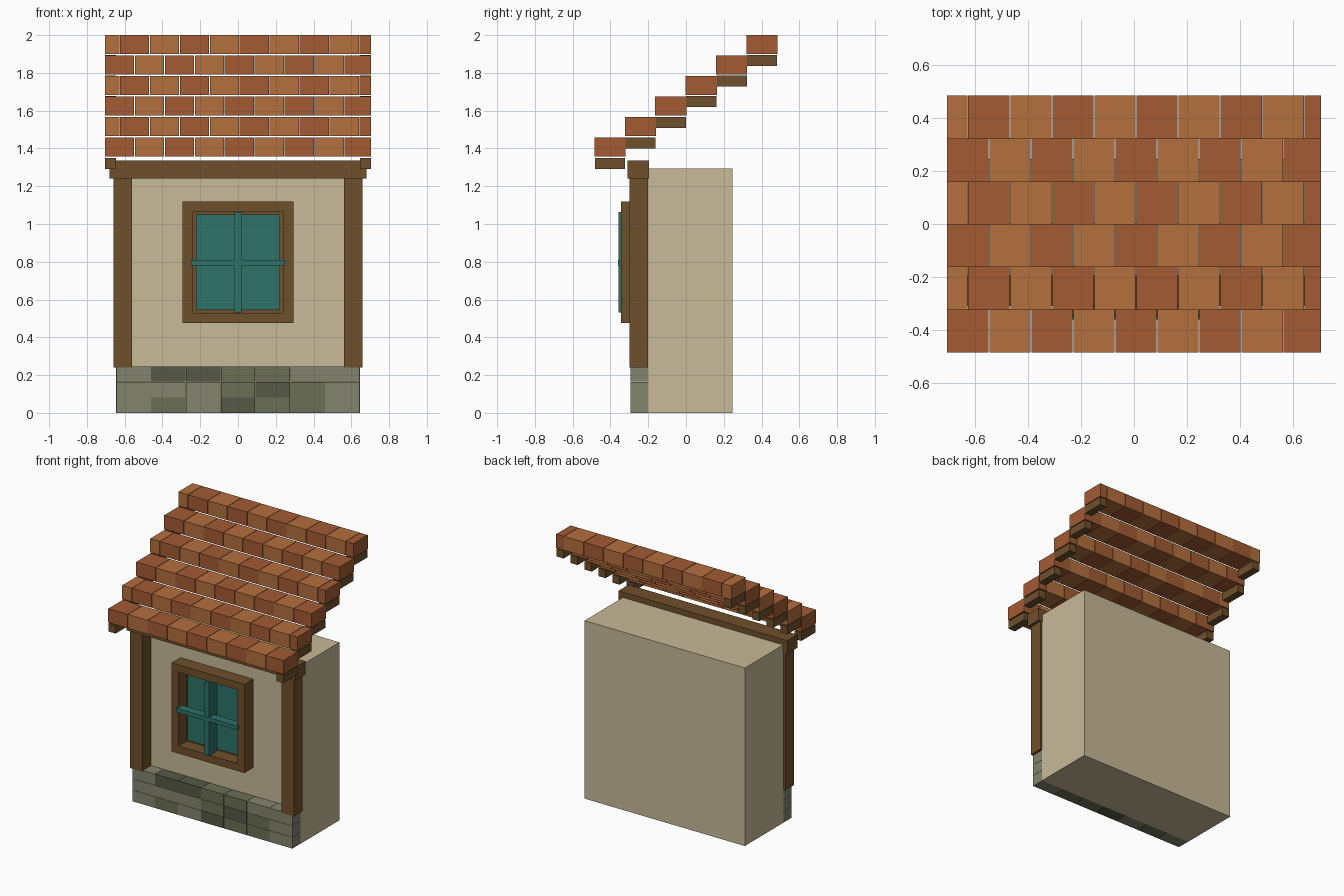
import bpy, bmesh, random
from mathutils import Matrix, Vector

if "Cube" in bpy.data.objects:
    bpy.data.objects.remove(bpy.data.objects["Cube"])

random.seed(4)


def material(name, hex_code):
    """Material from an sRGB hex colour, stored as linear."""
    rgb = [int(hex_code[i:i + 2], 16) / 255 for i in (0, 2, 4)]
    m = bpy.data.materials.new(name)
    m.diffuse_color = [((c + 0.055) / 1.055) ** 2.4 for c in rgb] + [1]
    m.use_nodes = True
    m.node_tree.nodes["Principled BSDF"].inputs["Base Color"].default_value = m.diffuse_color
    return m


PLASTER = material("plaster", "C8BA98")
WOOD = material("wood", "70502C")
TEAL = material("teal", "2E736A")
TILES = [material("tile_light", "B4703D"), material("tile_dark", "A25B34")]
STONES = [material("stone_light", "84846F"), material("stone_mid", "6B6E55"),
          material("stone_dark", "565946")]


def boxes(name, mats, items):
    """One object from boxes: (x0, x1, y0, y1, z0, z1[, material index])."""
    bm = bmesh.new()
    for it in items:
        lo, hi = Vector(it[0:6:2]), Vector(it[1:6:2])
        mat = Matrix.Translation((lo + hi) / 2) @ Matrix.Diagonal((*(hi - lo), 1))
        verts = bmesh.ops.create_cube(bm, size=1, matrix=mat)["verts"]
        for f in {f for v in verts for f in v.link_faces}:
            f.material_index = it[6] if len(it) > 6 else 0
    me = bpy.data.meshes.new(name)
    bm.to_mesh(me)
    bm.free()
    for m in mats:
        me.materials.append(m)
    ob = bpy.data.objects.new(name, me)
    bpy.context.collection.objects.link(ob)
    return ob


# Plaster wall block
boxes("wall", [PLASTER], [(-0.645, 0.645, -0.20, 0.245, 0, 1.295)])

# Stone footing: three courses of seven blocks
W = 1.29 / 7
for r in range(3):
    z = r * 0.0825
    boxes(f"stone_course_{r + 1}", STONES,
          [(-0.645 + c * W + 0.001, -0.645 + (c + 1) * W - 0.001, -0.295, -0.199,
            z, z + 0.081, random.randrange(3)) for c in range(7)])

# Timber posts and top beam
for side, s in (("left", -1), ("right", 1)):
    x0, x1 = sorted((s * 0.56, s * 0.66))
    boxes(f"post_{side}", [WOOD], [(x0, x1, -0.30, -0.20, 0.24, 1.27)])
boxes("top_beam", [WOOD], [(-0.68, 0.68, -0.31, -0.195, 1.24, 1.335)])

# Window: frame, backing, glass and crossbars
F0, F1 = -0.345, -0.24
boxes("window_frame", [WOOD], [
    (-0.294, -0.237, F0, F1, 0.475, 1.12), (0.237, 0.294, F0, F1, 0.475, 1.12),
    (-0.237, 0.237, F0, F1, 0.475, 0.53), (-0.237, 0.237, F0, F1, 1.065, 1.12)])
boxes("window_backing", [WOOD], [(-0.237, 0.237, -0.25, -0.20, 0.53, 1.065)])
boxes("window_glass", [TEAL], [(-0.222, 0.222, -0.265, -0.25, 0.545, 1.05)])
boxes("window_bar_vertical", [TEAL], [(-0.018, 0.018, -0.358, -0.265, 0.532, 1.063)])
boxes("window_bar_horizontal", [TEAL], [(-0.248, 0.248, -0.36, -0.30, 0.78, 0.81)])

# Stepped roof: staggered tile rows on a short rafter block at each end
PITCH, HALF = 0.1587, 0.705
for r in range(6):
    y, z = -0.483 + r * 0.161, 1.357 + r * 0.1085
    start = -HALF - (PITCH / 2 if r % 2 else 0)
    row = []
    for c in range(10):
        a = max(start + c * PITCH, -HALF)
        b = min(start + (c + 1) * PITCH - 0.003, HALF)
        if b - a > 0.01:
            row.append((a, b, y - 0.002, y + 0.163, z, z + 0.1005, (r + c + 1) % 2))
    boxes(f"roof_tiles_{r + 1}", TILES, row)
    zb = 1.291 + r * 0.1092
    boxes(f"rafter_blocks_{r + 1}", [WOOD],
          [(-0.703, -0.647, y, y + 0.161, zb, zb + 0.058),
           (0.647, 0.703, y, y + 0.161, zb, zb + 0.058)])
